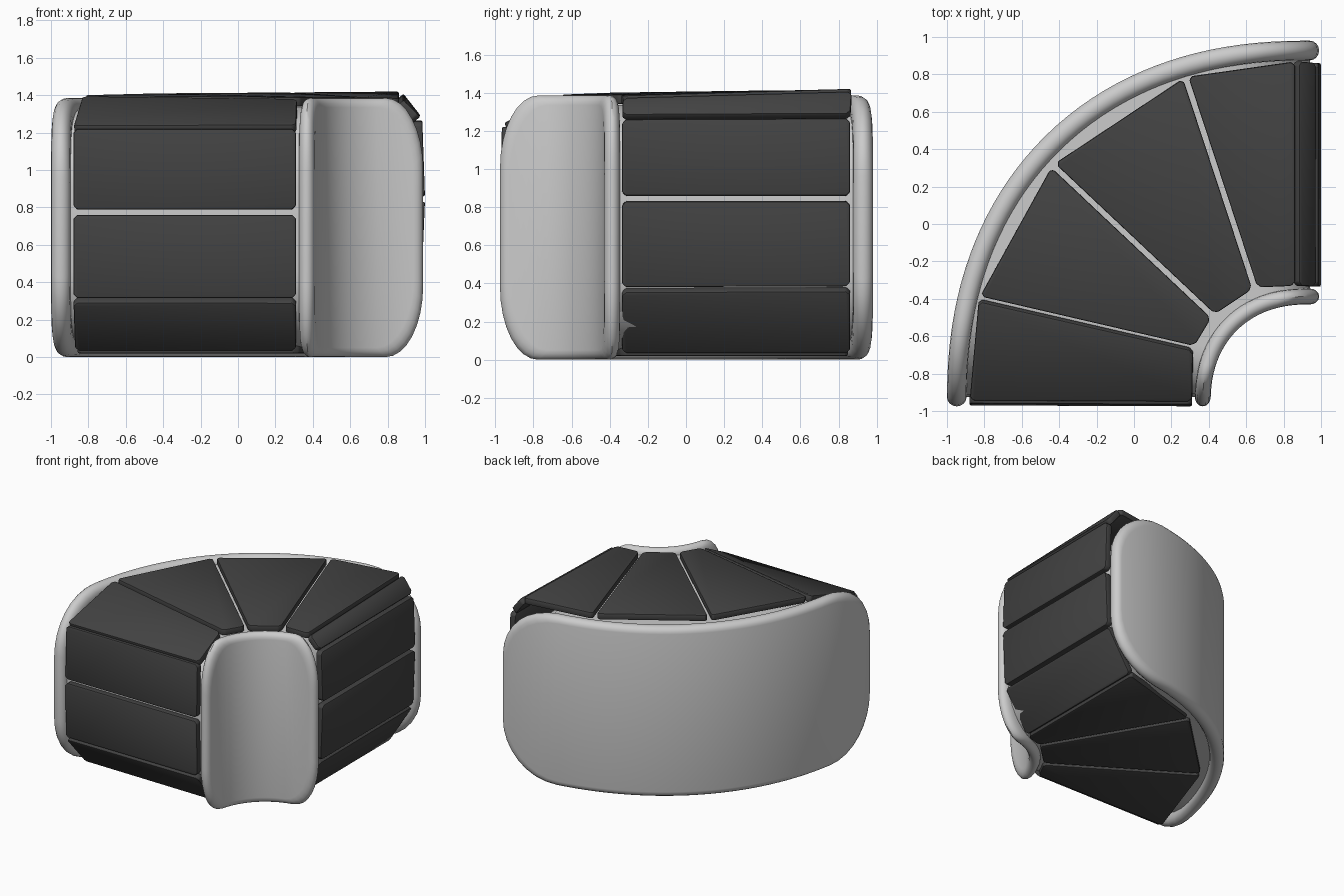
import bpy, bmesh
from math import pi, sin, cos
from mathutils import Vector

if "Cube" in bpy.data.objects:
    bpy.data.objects.remove(bpy.data.objects["Cube"])

CX, CY, H = 0.93, -0.95, 1.385
EXT0, EXT1 = 0.025, 0.06      # straight run-outs at the front and right ends
SQUARE = 2.22                 # slightly squared bend

dark = bpy.data.materials.new("dark_panel")
dark.diffuse_color = (0.055, 0.055, 0.055, 1)
dark.use_nodes = True
dark.node_tree.nodes["Principled BSDF"].inputs["Base Color"].default_value = dark.diffuse_color


def finish(name, bm, mat=None):
    bmesh.ops.recalc_face_normals(bm, faces=bm.faces[:])
    me = bpy.data.meshes.new(name)
    bm.to_mesh(me)
    bm.free()
    ob = bpy.data.objects.new(name, me)
    bpy.context.collection.objects.link(ob)
    if mat:
        me.materials.append(mat)
    return ob


def smooth(ob, angle=0.6):
    bpy.ops.object.select_all(action='DESELECT')
    ob.select_set(True)
    bpy.context.view_layer.objects.active = ob
    bpy.ops.object.shade_smooth_by_angle(angle=angle)


def bend(r, d):
    """Point at distance d along the bend of radius r, straight past both ends."""
    arc = r * pi / 2
    d -= EXT0
    if d < 0:
        return CX - r, CY + d
    if d > arc:
        return CX + d - arc, CY + r
    t = d / r
    c, s = max(cos(t), 0), sin(t)
    k = r / (c ** SQUARE + s ** SQUARE) ** (1 / SQUARE)
    return CX - k * c, CY + k * s


def curved_slab(name, layers, b, mid=28, m=8):
    """Rounded rectangle wrapped around the bend; layers are (radius, rim inset, corner)."""
    bm = bmesh.new()
    rings = []
    for r, e, a in layers:
        length = r * pi / 2 + EXT0 + EXT1
        corner = [(a * (1 - cos(k / m * pi / 2)), b * (1 - sin(k / m * pi / 2)))
                  for k in range(m + 1)]
        w = length - 2 * (e + a)
        cols = [(e + d, z) for d, z in corner]
        cols += [(e + a + w * k / mid, 0) for k in range(1, mid)]
        cols += [(length - e - d, z) for d, z in reversed(corner)]
        top, bot = [], []
        for d, z in cols:
            x, y = bend(r, d)
            top.append(bm.verts.new((x, y, H - e - z)))
            bot.append(bm.verts.new((x, y, e + z)))
        rings.append((top, bot))
    for top, bot in (rings[0], rings[-1]):
        for i in range(len(top) - 1):
            bm.faces.new((top[i], top[i + 1], bot[i + 1], bot[i]))
    for (t0, b0), (t1, b1) in zip(rings, rings[1:]):
        p, q = t0 + b0[::-1], t1 + b1[::-1]
        for i in range(len(p)):
            j = (i + 1) % len(p)
            bm.faces.new((p[i], p[j], q[j], q[i]))
    smooth(finish(name, bm))


def rounded_layers(r0, r1, a, rim=0.05):
    mid, half = (r0 + r1) / 2, (r1 - r0) / 2
    return [(mid - half * cos(k / 8 * pi), rim * (1 - sin(k / 8 * pi)), a)
            for k in range(9)]


# Side walls and the core between them
curved_slab("outer_wall", rounded_layers(1.825, 1.93, 0.46), 0.42)
curved_slab("inner_wall", rounded_layers(0.52, 0.605, 0.2), 0.38)
curved_slab("core", [(0.57, 0.05, 0.25), (1.87, 0.05, 0.58)], 0.42)

# Seams between panels, going round the belt: (outer end, inner end)
seams = [
    ((-0.88, -0.965, 0.30), (0.31, -0.97, 0.30)),
    ((-0.88, -0.97, 0.775), (0.31, -0.975, 0.775)),
    ((-0.88, -0.96, 1.235), (0.31, -0.965, 1.235)),
    ((-0.83, -0.40, 1.40), (0.315, -0.665, 1.39)),
    ((-0.435, 0.315, 1.41), (0.42, -0.49, 1.39)),
    ((0.275, 0.785, 1.415), (0.645, -0.34, 1.39)),
    ((0.875, 0.87, 1.42), (0.875, -0.33, 1.385)),
    ((0.985, 0.86, 1.28), (0.985, -0.335, 1.275)),
    ((1.0, 0.86, 0.845), (1.0, -0.335, 0.845)),
    ((0.98, 0.86, 0.37), (0.98, -0.335, 0.365)),
    ((0.76, 0.86, 0.02), (0.76, -0.335, 0.02)),
    ((0.0, 0.64, 0.02), (0.60, -0.38, 0.02)),
    ((-0.60, 0.06, 0.02), (0.40, -0.57, 0.02)),
    ((-0.87, -0.72, 0.02), (0.31, -0.74, 0.02)),
]


# Flat belt panels
def panel(i, s0, s1, gap=0.015, thick=0.05):
    o0, i0, o1, i1 = (Vector(p) for p in (*s0, *s1))
    do, di = (o1 - o0).normalized() * gap, (i1 - i0).normalized() * gap
    quad = [o0 + do, o1 - do, i1 - di, i0 + di]
    n = (quad[2] - quad[0]).cross(quad[3] - quad[1]).normalized()
    centre = sum(quad, Vector()) / 4
    if n.dot(centre - Vector((0.0, 0.0, 0.7))) < 0:
        n = -n
    bm = bmesh.new()
    a = [bm.verts.new(p) for p in quad]
    b = [bm.verts.new(p - n * thick) for p in quad]
    bm.faces.new(a)
    bm.faces.new(b)
    for k in range(4):
        j = (k + 1) % 4
        bm.faces.new((a[k], a[j], b[j], b[k]))
    bmesh.ops.recalc_face_normals(bm, faces=bm.faces[:])
    # clipped corners, then softened rims
    short = [e for e in bm.edges if (e.verts[0] in a) != (e.verts[1] in a)]
    bmesh.ops.bevel(bm, geom=short, offset=0.02, segments=1, affect='EDGES')
    bmesh.ops.bevel(bm, geom=bm.edges[:], offset=0.008, segments=2,
                    profile=0.5, affect='EDGES')
    smooth(finish(f"belt_panel_{i + 1}", bm, dark), 0.5)


for i, s in enumerate(seams):
    panel(i, s, seams[(i + 1) % len(seams)])
